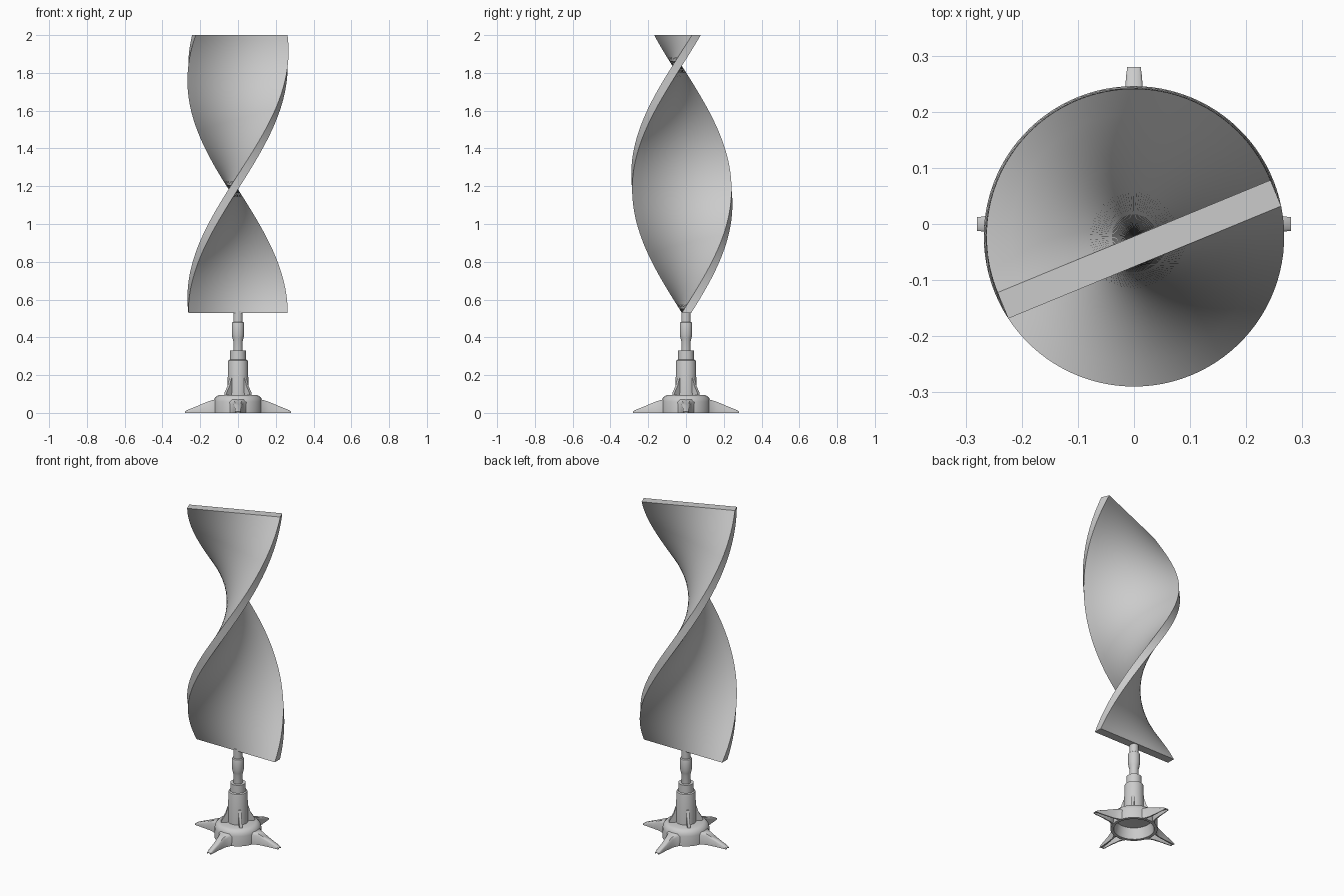
import bpy, bmesh, math
from mathutils import Matrix, Vector

cube = bpy.data.objects.get("Cube")
if cube:
    bpy.data.objects.remove(cube, do_unlink=True)

GREY = (0.6, 0.6, 0.6, 1.0)
grey = bpy.data.materials.new("plain grey")
grey.use_nodes = True
grey.diffuse_color = GREY
grey.node_tree.nodes["Principled BSDF"].inputs["Base Color"].default_value = GREY


def finish(name, bm, angle=35):
    """Turn a bmesh into a shaded object."""
    bmesh.ops.recalc_face_normals(bm, faces=bm.faces)
    mesh = bpy.data.meshes.new(name)
    bm.to_mesh(mesh)
    bm.free()
    mesh.materials.append(grey)
    obj = bpy.data.objects.new(name, mesh)
    bpy.context.scene.collection.objects.link(obj)
    bpy.ops.object.select_all(action='DESELECT')
    obj.select_set(True)
    bpy.context.view_layer.objects.active = obj
    bpy.ops.object.shade_smooth_by_angle(angle=math.radians(angle))
    return obj


def loft(name, rings, angle=35):
    """Skin a list of closed rings and cap both ends."""
    bm = bmesh.new()
    rows = [[bm.verts.new(p) for p in ring] for ring in rings]
    n = len(rows[0])
    for a, b in zip(rows, rows[1:]):
        for i in range(n):
            j = (i + 1) % n
            bm.faces.new((a[i], a[j], b[j], b[i]))
    bm.faces.new(rows[0])
    bm.faces.new(rows[-1])
    return finish(name, bm, angle)


def lathe(name, profile, sides=32):
    turn = [2 * math.pi * i / sides for i in range(sides)]
    return loft(name, [[(r * math.cos(a), r * math.sin(a), z) for a in turn]
                       for r, z in profile])


# Twisted blade: a flat board turning about the middle of one of its faces
HALF, THICK, LOW, HIGH = 0.263, 0.05, 0.53, 2.0
AXIS = Vector((0, -0.022, 0))
TWIST, STEPS, COLS = math.radians(202.4), 56, 12
xs = [HALF * (2 * i / COLS - 1) for i in range(COLS + 1)]
section = [Vector((x, 0, 0)) for x in xs] + [Vector((x, THICK, 0)) for x in reversed(xs)]
rings = []
for s in range(STEPS + 1):
    t = s / STEPS
    spin = Matrix.Rotation(TWIST * t, 3, 'Z')
    lift = AXIS + Vector((0, 0, LOW + (HIGH - LOW) * t))
    rings.append([spin @ p + lift for p in section])
loft("twisted_blade", rings)

# Rod with its swollen coupling
lathe("rod", [(0.025, 0.3), (0.025, 0.38), (0.029, 0.395), (0.033, 0.415),
              (0.033, 0.472), (0.031, 0.478), (0.025, 0.482), (0.025, 0.54)])

# Stepped sleeve
lathe("sleeve", [(0.056, 0.08), (0.053, 0.27), (0.051, 0.278),
                 (0.043, 0.282), (0.042, 0.33)])

# Hub, open underneath
lathe("hub", [(0.04, 0.07), (0.1, 0.065), (0.112, 0.0), (0.13, 0.0), (0.129, 0.06),
              (0.124, 0.077), (0.113, 0.089), (0.1, 0.095), (0.04, 0.095)])

# Four tapered feet, channelled underneath, with four fins between them
for i, side in enumerate(("left", "back", "right", "front")):
    spin = Matrix.Rotation(i * math.pi / 2, 3, 'Z')
    rings = []
    for r, w, top in [(0.112, 0.05, 0.072), (0.135, 0.034, 0.068), (0.16, 0.025, 0.06),
                      (0.21, 0.018, 0.039), (0.265, 0.014, 0.017), (0.28, 0.012, 0.008)]:
        outline = [(-w, 0), (-w, top * 0.8), (-w * 0.7, top), (w * 0.7, top), (w, top * 0.8),
                   (w, 0), (w * 0.7, 0), (w * 0.6, top * 0.6), (-w * 0.6, top * 0.6), (-w * 0.7, 0)]
        rings.append([spin @ Vector((r, y, z)) for y, z in outline])
    loft(side + "_foot", rings, 50)

    spin = Matrix.Rotation((i + 0.5) * math.pi / 2, 3, 'Z')
    fin = [(0.04, 0.085), (0.096, 0.085), (0.094, 0.105), (0.07, 0.145), (0.057, 0.185), (0.04, 0.185)]
    loft(side + "_fin", [[spin @ Vector((r, y, z)) for r, z in fin] for y in (-0.008, 0.008)])
